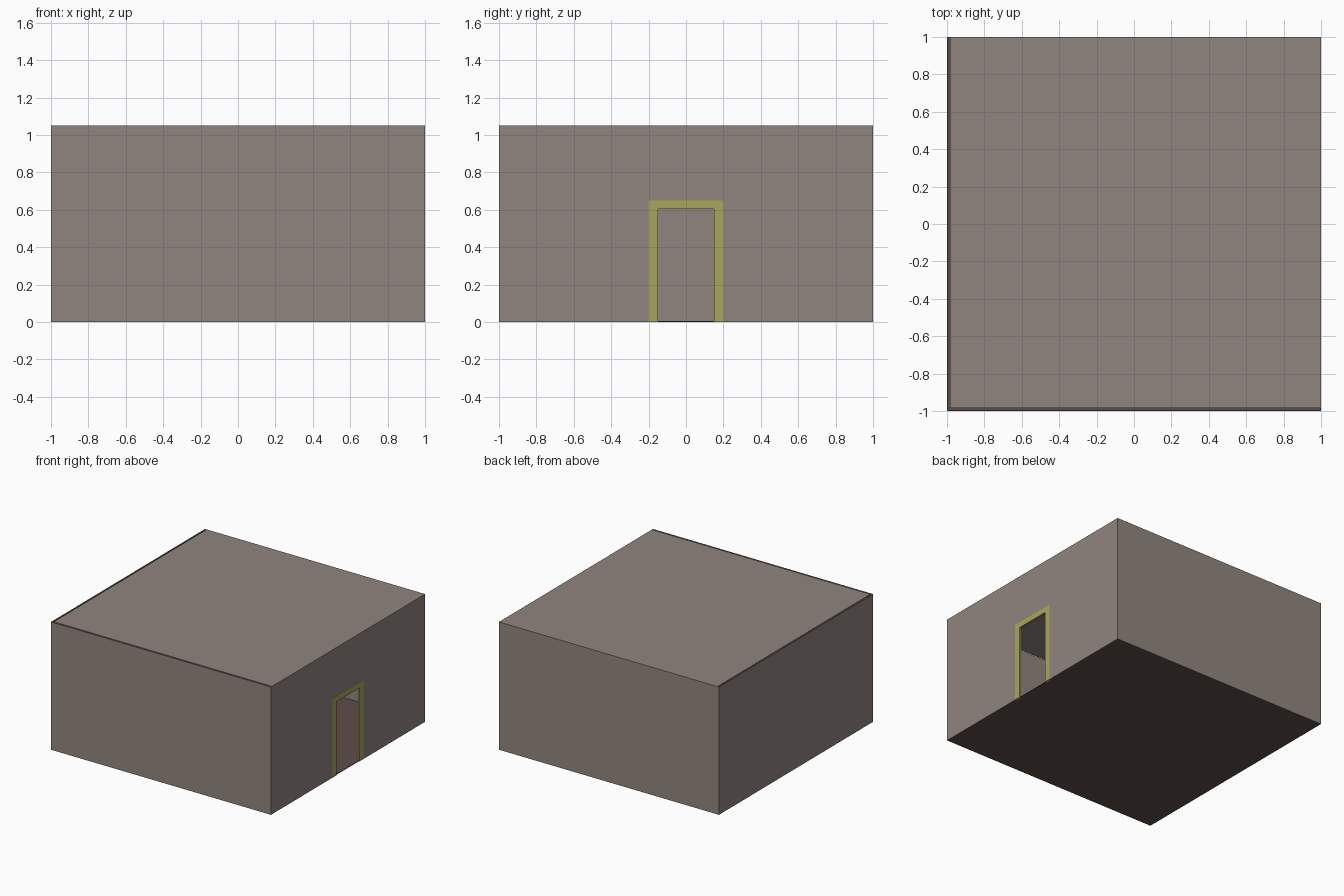
import bpy, bmesh

if "Cube" in bpy.data.objects:
    bpy.data.objects.remove(bpy.data.objects["Cube"])

H = 1.05      # room height
T = 0.005     # shell thickness
GAP = 0.015   # open seam beside the roof on the -x and -y sides


def material(name, rgb):
    m = bpy.data.materials.new(name)
    m.diffuse_color = (*rgb, 1)
    m.use_nodes = True
    m.node_tree.nodes["Principled BSDF"].inputs["Base Color"].default_value = m.diffuse_color
    return m


wall_mat = material("warm_grey_plaster", (0.28, 0.235, 0.21))
floor_mat = material("dark_brown_floor", (0.11, 0.075, 0.07))
trim_mat = material("olive_trim", (0.40, 0.38, 0.11))


def finish(name, bm, mat):
    bmesh.ops.recalc_face_normals(bm, faces=bm.faces[:])
    mesh = bpy.data.meshes.new(name)
    bm.to_mesh(mesh)
    bm.free()
    mesh.materials.append(mat)
    ob = bpy.data.objects.new(name, mesh)
    bpy.context.collection.objects.link(ob)
    return ob


def box(name, lo, hi, mat):
    bm = bmesh.new()
    bmesh.ops.create_cube(bm, size=1)
    for v in bm.verts:
        v.co = [(a + b) / 2 + c * (b - a) for a, b, c in zip(lo, hi, v.co)]
    return finish(name, bm, mat)


def yz_panel(name, outline, x0, x1, mat):
    """Extrude a (y, z) outline from x0 to x1."""
    bm = bmesh.new()
    face = bm.faces.new([bm.verts.new((x0, y, z)) for y, z in outline])
    ext = bmesh.ops.extrude_face_region(bm, geom=[face])["geom"]
    bmesh.ops.translate(bm, vec=(x1 - x0, 0, 0),
                        verts=[v for v in ext if isinstance(v, bmesh.types.BMVert)])
    return finish(name, bm, mat)


def arch(outer_y, outer_z, inner_y, inner_z):
    """Rectangular panel with a doorway notched out of its lower edge."""
    return [(-outer_y, 0), (-inner_y, 0), (-inner_y, inner_z), (inner_y, inner_z),
            (inner_y, 0), (outer_y, 0), (outer_y, outer_z), (-outer_y, outer_z)]


# Plain walls
box("front_wall", (-1, -1, 0), (1, -1 + T, H), wall_mat)
box("back_wall", (-1, 1 - T, 0), (1, 1, H), wall_mat)
box("left_wall", (-1, -1 + T, 0), (-1 + T, 1 - T, H), wall_mat)

# Wall with doorway and its trim
yz_panel("door_wall", arch(1 - T, H, 0.197, 0.647), 1 - T, 1, wall_mat)
yz_panel("door_frame", arch(0.2, 0.65, 0.15, 0.605), 1 - 0.016, 1.001, trim_mat)

# Floor and offset roof
box("floor", (-1 + T, -1 + T, 0), (1 - T, 1 - T, T), floor_mat)
box("roof", (-1 + GAP, -1 + GAP, H - T), (1 - T, 1 - T, H), wall_mat)
